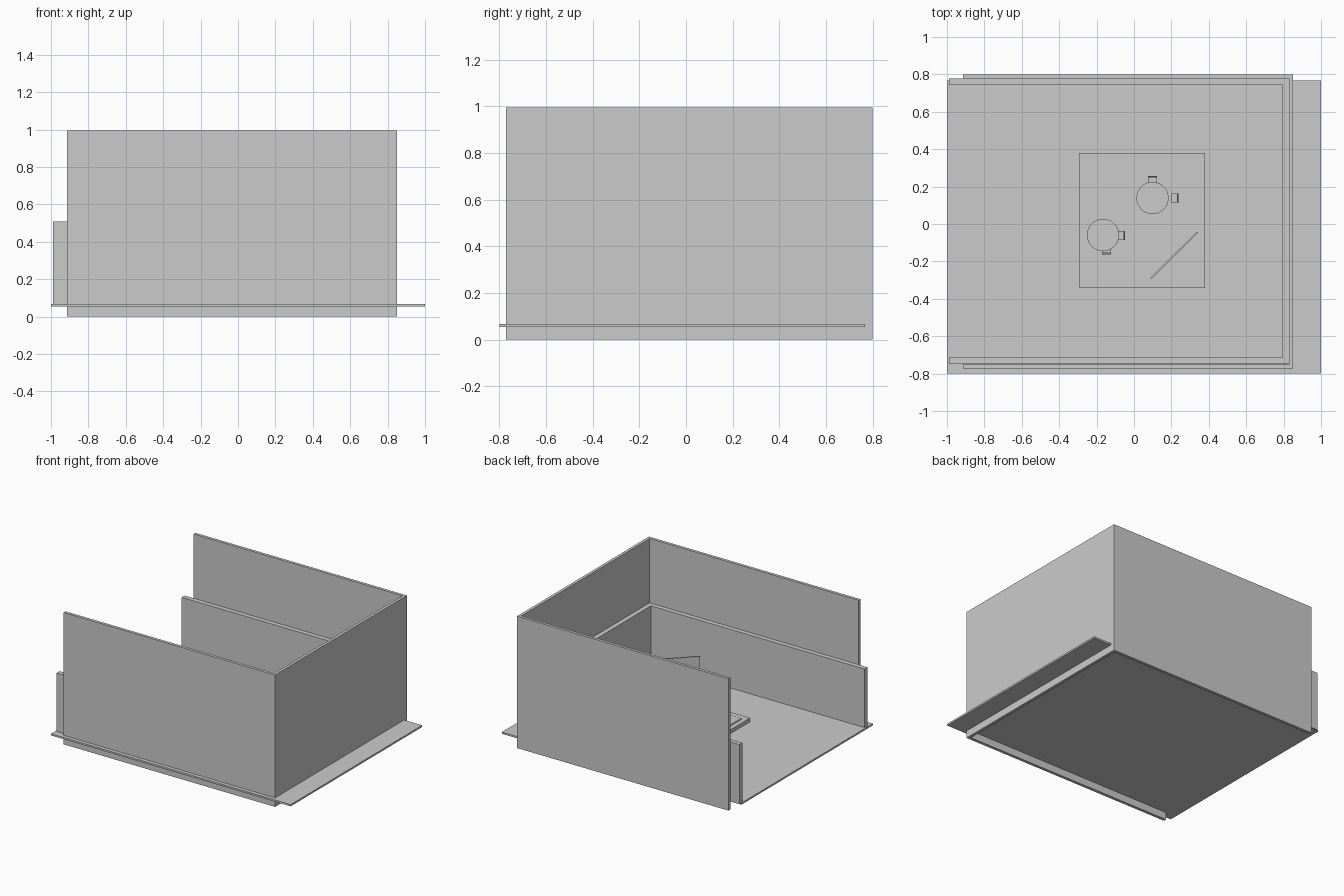
import bpy, bmesh, math
from mathutils import Matrix, Vector

if "Cube" in bpy.data.objects:
    bpy.data.objects.remove(bpy.data.objects["Cube"])


def make(name, bm):
    bmesh.ops.recalc_face_normals(bm, faces=bm.faces)
    me = bpy.data.meshes.new(name)
    bm.to_mesh(me)
    bm.free()
    ob = bpy.data.objects.new(name, me)
    bpy.context.collection.objects.link(ob)
    return ob


def add_box(bm, lo, hi):
    lo, hi = Vector(lo), Vector(hi)
    m = Matrix.Translation((lo + hi) / 2) @ Matrix.Diagonal((*(hi - lo), 1))
    bmesh.ops.create_cube(bm, size=1, matrix=m)


def box(name, lo, hi):
    bm = bmesh.new()
    add_box(bm, lo, hi)
    return make(name, bm)


def prism(name, pts, z0, z1):
    bm = bmesh.new()
    f = bm.faces.new([bm.verts.new((x, y, z0)) for x, y in pts])
    top = bmesh.ops.extrude_face_region(bm, geom=[f])["geom"]
    bmesh.ops.translate(bm, vec=(0, 0, z1 - z0),
                        verts=[v for v in top if isinstance(v, bmesh.types.BMVert)])
    return make(name, bm)


def u_wall(name, xl, xr, y0, y1, t, z0, z1):
    # U-shaped wall, open on the left
    prism(name, [(xl, y0), (xr, y0), (xr, y1), (xl, y1), (xl, y1 - t),
                 (xr - t, y1 - t), (xr - t, y0 + t), (xl, y0 + t)], z0, z1)


# Ground plate and the two nested walls
box("ground_plate", (-1, -0.8, 0.055), (1, 0.767, 0.068))
u_wall("outer_wall", -0.915, 0.85, -0.772, 0.80, 0.022, 0, 0.995)
u_wall("inner_wall", -0.99, 0.828, -0.749, 0.778, 0.035, 0.06, 0.51)

# Stepped platform with a thin carpet
box("platform", (-0.295, -0.343, 0.068), (0.38, 0.38, 0.097))
box("carpet_edge", (-0.26, -0.299, 0.096), (0.343, 0.34, 0.101))
box("carpet", (-0.254, -0.293, 0.10), (0.337, 0.334, 0.103))
FLOOR = 0.103

# Diagonal corner screen
prism("corner_screen", [(0.086, -0.289), (0.094, -0.294), (0.342, -0.048), (0.337, -0.041)],
      0.10, 0.48)


def table(name, x, y, r=0.086):
    bm = bmesh.new()
    for rad, z0, z1 in ((r, 0.168, 0.175), (0.008, FLOOR, 0.168), (0.04, FLOOR, 0.107)):
        bmesh.ops.create_cone(bm, cap_ends=True, segments=40, radius1=rad, radius2=rad,
                              depth=z1 - z0, matrix=Matrix.Translation((x, y, (z0 + z1) / 2)))
    ob = make(name, bm)
    bpy.context.view_layer.objects.active = ob
    ob.select_set(True)
    bpy.ops.object.shade_smooth_by_angle()
    ob.select_set(False)


def chair(name, x, y, angle):
    # Local +y is the chair back; (x, y) is the middle of its rear edge
    bm = bmesh.new()
    add_box(bm, (-0.024, -0.043, 0.042), (0.024, 0, 0.048))
    add_box(bm, (-0.024, -0.011, 0.062), (0.024, -0.004, 0.092))
    for sx in (-0.021, 0.021):
        for ly, top in ((-0.040, 0.042), (-0.006, 0.085)):
            add_box(bm, (sx - 0.0025, ly - 0.0025, 0), (sx + 0.0025, ly + 0.0025, top))
    bm.transform(Matrix.Translation((x, y, FLOOR)) @ Matrix.Rotation(math.radians(angle), 4, 'Z'))
    make(name, bm)


# Round tables with two chairs each
table("table_back", 0.099, 0.139)
chair("chair_back_a", 0.099, 0.257, 0)
chair("chair_back_b", 0.240, 0.138, -90)
table("table_front", -0.166, -0.059)
chair("chair_front_a", -0.048, -0.061, -90)
chair("chair_front_b", -0.147, -0.164, 180)
